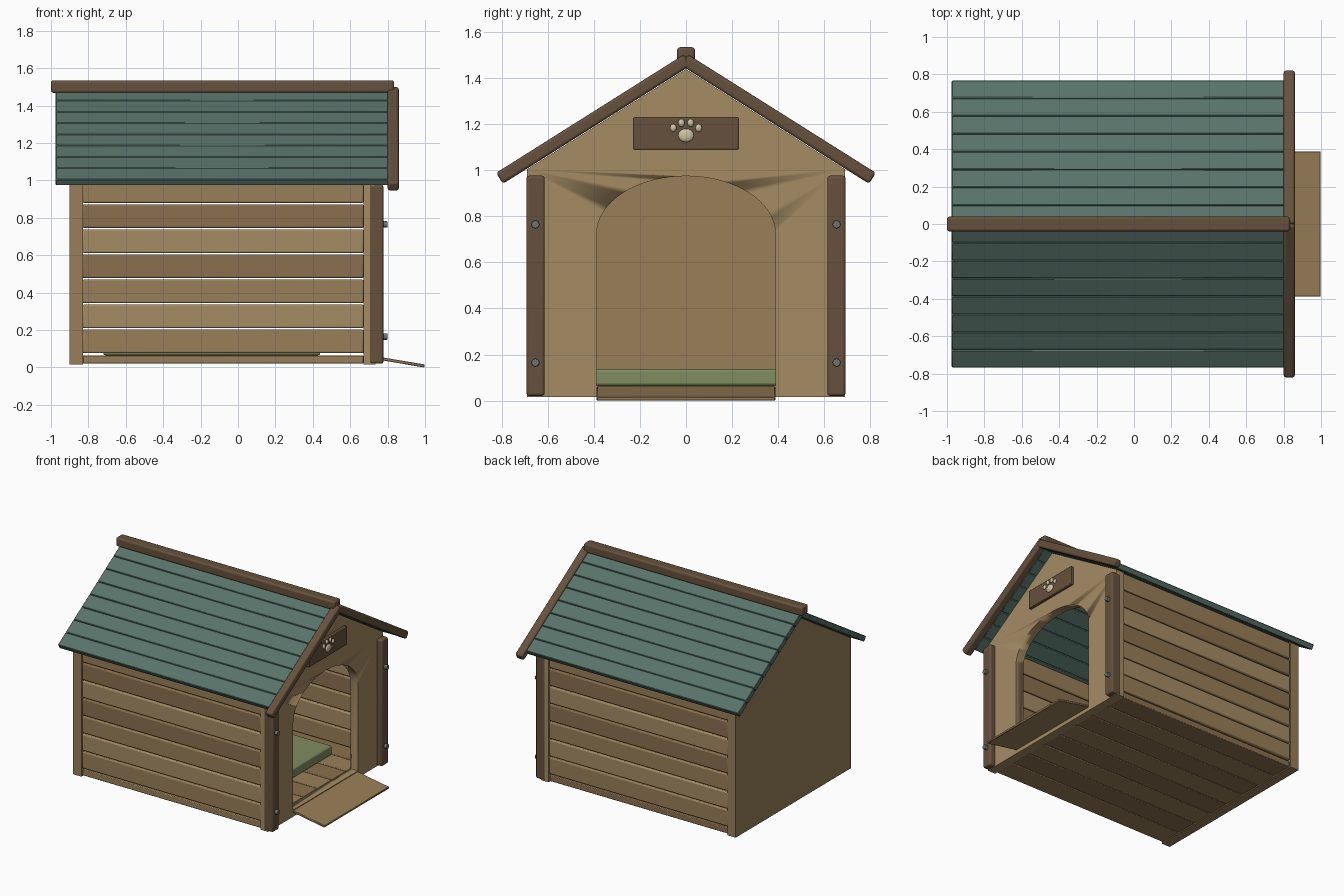
import bpy, bmesh
from math import sin, cos, pi, atan2, radians
from mathutils import Matrix

if "Cube" in bpy.data.objects:
    bpy.data.objects.remove(bpy.data.objects["Cube"])


def mat(name, hexa):
    m = bpy.data.materials.new(name)
    c = [((int(hexa[i:i + 2], 16) / 255 + 0.055) / 1.055) ** 2.4 for i in (0, 2, 4)]
    m.diffuse_color = (*c, 1)
    m.use_nodes = True
    m.node_tree.nodes["Principled BSDF"].inputs["Base Color"].default_value = m.diffuse_color
    return m


TAN = mat("tan wood", "A58C64")
MID = mat("mid wood", "997F58")
BROWN = mat("brown wood", "8B704E")
DARK = mat("dark wood", "66513C")
GREEN = mat("roof green", "587369")
SAGE = mat("sage cloth", "7F8C60")
STEEL = mat("steel", "6C7472")
CREAM = mat("cream", "CFC3A4")


def finish(name, bm, material, bevel=0, seg=2):
    bmesh.ops.recalc_face_normals(bm, faces=bm.faces)
    me = bpy.data.meshes.new(name)
    bm.to_mesh(me)
    bm.free()
    ob = bpy.data.objects.new(name, me)
    bpy.context.collection.objects.link(ob)
    me.materials.append(material)
    if bevel:
        b = ob.modifiers.new("bevel", "BEVEL")
        b.width, b.segments, b.limit_method = bevel, seg, "ANGLE"
    bpy.context.view_layer.objects.active = ob
    ob.select_set(True)
    bpy.ops.object.shade_smooth_by_angle(angle=radians(35))
    ob.select_set(False)
    return ob


def box(name, x, y, z, material, bevel=0.005, seg=2, rot=None):
    """Box from min/max ranges, optionally transformed by a matrix."""
    bm = bmesh.new()
    size = Matrix.Diagonal((x[1] - x[0], y[1] - y[0], z[1] - z[0], 1))
    centre = Matrix.Translation(((x[0] + x[1]) / 2, (y[0] + y[1]) / 2, (z[0] + z[1]) / 2))
    m = centre @ size
    bmesh.ops.create_cube(bm, size=1, matrix=rot @ m if rot else m)
    return finish(name, bm, material, bevel, seg)


def wall(name, x0, x1, outline, material):
    """Extrude a y-z outline along x."""
    bm = bmesh.new()
    face = bm.faces.new([bm.verts.new((x0, y, z)) for y, z in outline])
    ext = bmesh.ops.extrude_face_region(bm, geom=[face])
    verts = [v for v in ext["geom"] if isinstance(v, bmesh.types.BMVert)]
    bmesh.ops.translate(bm, verts=verts, vec=(x1 - x0, 0, 0))
    return finish(name, bm, material)


# Gable walls, with an arched doorway in the front one
gable = [(-0.69, 0.015), (0.69, 0.015), (0.69, 1.005), (0, 1.44), (-0.69, 1.005)]
wall("rear_wall", -0.9, -0.83, gable, MID)
entrance = wall("entrance_wall", 0.67, 0.735, gable, TAN)
arch = [(0.388 * cos(pi * i / 32), 0.725 + 0.25 * sin(pi * i / 32)) for i in range(33)]
cutter = wall("doorway_cutter", 0.6, 0.8, [(-0.388, 0.066), (0.388, 0.066)] + arch, TAN)
cutter.hide_render = True
cutter.hide_set(True)
cut = entrance.modifiers.new("doorway", "BOOLEAN")
cut.operation, cut.object, cut.solver = "DIFFERENCE", cutter, "EXACT"

# Floor boards
for i in range(8):
    y = -0.68 + i * 0.17
    box(f"floor_board_{i}", (-0.83, 0.67), (y + 0.002, y + 0.168), (0.02, 0.065),
        BROWN if i % 2 else MID)

# Side wall planks, corner posts and bolts
tones = [MID, TAN, MID, BROWN, TAN, BROWN, MID]
for s, side in ((-1, "near"), (1, "far")):
    for i, tone in enumerate(tones):
        z = 0.072 + i * 0.134
        box(f"{side}_wall_plank_{i}", (-0.832, 0.672), sorted((s * 0.645, s * 0.683)),
            (z + 0.004, z + 0.13), tone, 0.008)
    box(f"{side}_corner_post", (0.70, 0.777), sorted((s * 0.614, s * 0.693)),
        (0.02, 0.977), DARK, 0.012, 3)
    for j, z in enumerate((0.165, 0.765)):
        bm = bmesh.new()
        bmesh.ops.create_cone(bm, cap_ends=True, segments=16, radius1=0.017, radius2=0.017,
                              depth=0.03, matrix=Matrix.Translation((0.785, s * 0.654, z))
                              @ Matrix.Rotation(pi / 2, 4, "Y"))
        finish(f"{side}_post_bolt_{j}", bm, STEEL, 0.003)

# Roof slopes: boards laid out flat from the ridge, then tilted
pitch = atan2(0.63, 1)
step = 0.0955 / cos(pitch)
for s, side in ((-1, "near"), (1, "far")):
    tilt = Matrix.Translation((0, 0, 1.49)) @ Matrix.Rotation(-s * pitch, 4, "X")
    for i in range(8):
        a = 0.006 + i * step
        box(f"{side}_roof_board_{i}", (-0.975, 0.805), sorted((s * (a + 0.001), s * (a + step - 0.001))),
            (-0.04, 0), GREEN, 0.004, 1, tilt)
    box(f"{side}_gable_trim", (0.80, 0.86), sorted((s * 0.0, s * 0.965)),
        (-0.04, 0.016), DARK, 0.013, 3, tilt)
box("ridge_beam", (-1.0, 0.835), (-0.039, 0.039), (1.468, 1.535), DARK, 0.013, 3)

# Sign with a paw print
box("sign_board", (0.73, 0.757), (-0.228, 0.228), (1.09, 1.23), DARK)
pads = [(0, 1.152, 0.034, 0.029), (-0.055, 1.184, 0.014, 0.017), (0.055, 1.184, 0.014, 0.017),
        (-0.02, 1.206, 0.014, 0.017), (0.02, 1.206, 0.014, 0.017)]
for i, (y, z, ry, rz) in enumerate(pads):
    bm = bmesh.new()
    bmesh.ops.create_uvsphere(bm, u_segments=20, v_segments=12, radius=1,
                              matrix=Matrix.Translation((0.757, y, z)) @ Matrix.Diagonal((0.012, ry, rz, 1)))
    finish(f"paw_pad_{i}", bm, CREAM)

# Cushion and entrance ramp
box("cushion", (-0.72, 0.44), (-0.5, 0.5), (0.065, 0.137), SAGE, 0.012, 3)
slope = Matrix.Translation((0.998, 0, 0.016)) @ Matrix.Rotation(radians(9.5), 4, "Y")
box("ramp", (-0.28, 0), (-0.388, 0.388), (-0.016, 0), MID, 0.003, 1, slope)
